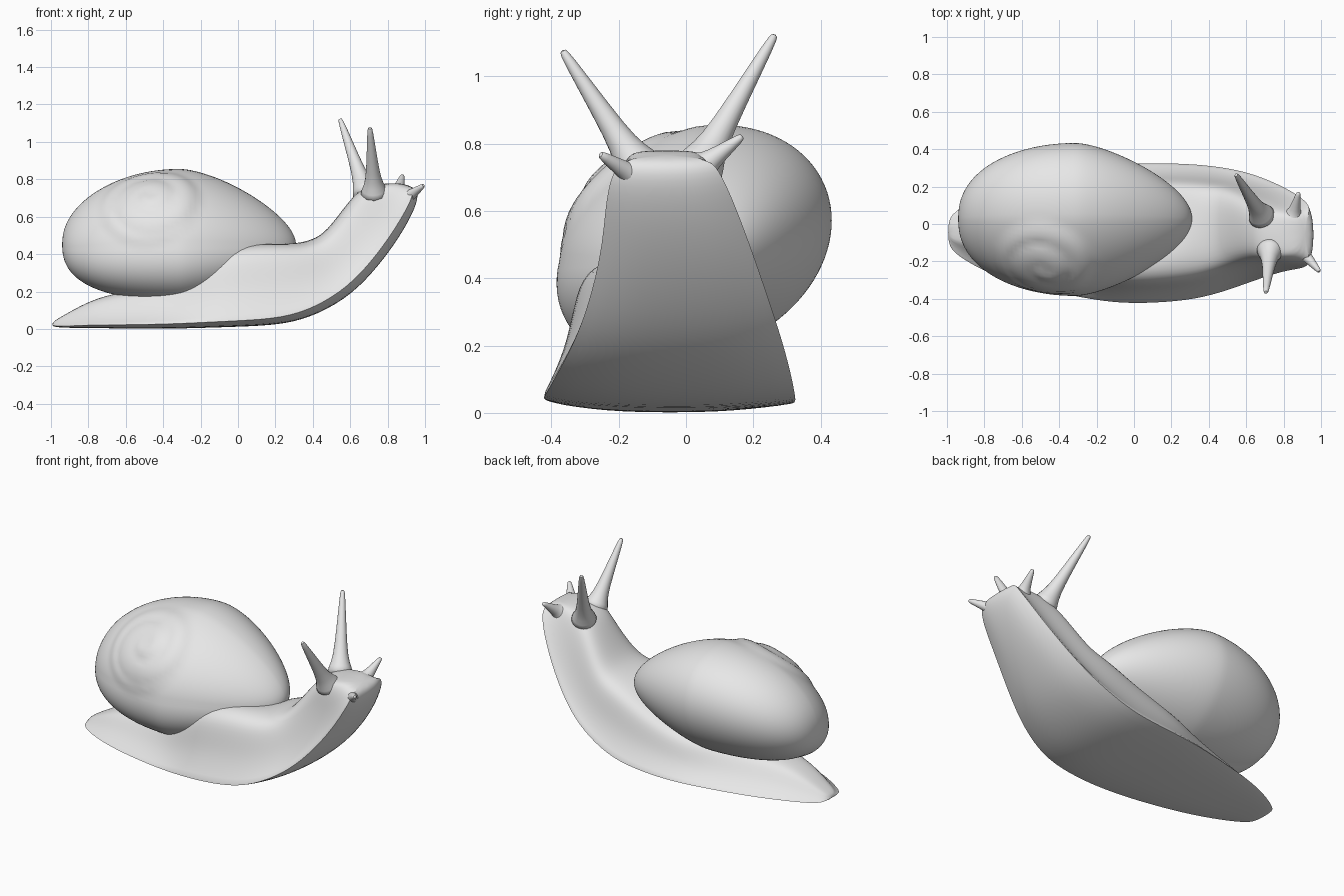
import bpy, bmesh, math
from mathutils import Vector

cube = bpy.data.objects.get("Cube")
if cube:
    bpy.data.objects.remove(cube, do_unlink=True)

grey = bpy.data.materials.new("plain_grey")
grey.use_nodes = True
grey.diffuse_color = (0.8, 0.8, 0.8, 1)
grey.node_tree.nodes["Principled BSDF"].inputs["Base Color"].default_value = grey.diffuse_color


def loft(name, rings, levels=0, crease_points=(), angle=60):
    """Skin a row of closed rings, cap both ends and shade smooth."""
    bm = bmesh.new()
    rows = [[bm.verts.new(p) for p in ring] for ring in rings]
    count = len(rows[0])
    for a, b in zip(rows, rows[1:]):
        for i in range(count):
            j = (i + 1) % count
            bm.faces.new((a[i], a[j], b[j], b[i]))
    bm.faces.new(rows[0][::-1])
    bm.faces.new(rows[-1])
    bm.normal_update()
    if bm.calc_volume(signed=True) < 0:
        bmesh.ops.reverse_faces(bm, faces=bm.faces)
    if crease_points:
        layer = bm.edges.layers.float.new("crease_edge")
        for i in crease_points:
            for a, b in zip(rows, rows[1:]):
                bm.edges.get((a[i], b[i]))[layer] = 0.5
    mesh = bpy.data.meshes.new(name)
    bm.to_mesh(mesh)
    bm.free()
    mesh.materials.append(grey)
    obj = bpy.data.objects.new(name, mesh)
    bpy.context.collection.objects.link(obj)
    if levels:
        sub = obj.modifiers.new("Smooth", "SUBSURF")
        sub.levels = sub.render_levels = levels
    bpy.ops.object.select_all(action="DESELECT")
    obj.select_set(True)
    bpy.context.view_layer.objects.active = obj
    bpy.ops.object.shade_smooth_by_angle(angle=math.radians(angle))


def section(edge, slope, back):
    """Body section (across, up): sole edge height, inward slope, back side height."""
    half = [(0.6, edge * 0.2), (1, edge), (0.9, 0.24), (0.8, 0.46),
            (0.74, 0.75), (0.64, 0.93), (0.3, 1)]
    half = [(u * (1 - slope * v), v) for u, v in half]
    return ([(0, 0)] + [(u, v * back) for u, v in half]
            + [(-u, v) for u, v in reversed(half)])


# Body: from the tail to the raised head
# sole x, sole z, top x, top z, half width, centre y, sole edge, slope, back height
stations = [
    (-1.0, 0.015, -0.99, 0.04, 0.07, -0.045, 0.1, 0.3, 1),
    (-0.95, 0.005, -0.92, 0.08, 0.13, -0.045, 0.1, 0.4, 1),
    (-0.8, 0.005, -0.76, 0.17, 0.22, -0.05, 0.1, 0.4, 1),
    (-0.6, 0, -0.55, 0.21, 0.29, -0.05, 0.1, 0.4, 1),
    (-0.32, 0, -0.32, 0.27, 0.35, -0.05, 0.1, 0.25, 0.9),
    (-0.16, 0.005, -0.18, 0.38, 0.37, -0.05, 0.08, 0.05, 0.7),
    (0, 0.01, -0.05, 0.46, 0.382, -0.05, 0.07, 0, 0.65),
    (0.25, 0.02, 0.16, 0.475, 0.375, -0.045, 0.08, 0, 0.8),
    (0.43, 0.075, 0.33, 0.46, 0.352, -0.035, 0.11, 0, 1),
    (0.61, 0.18, 0.44, 0.49, 0.308, -0.02, 0.14, 0, 1),
    (0.75, 0.33, 0.52, 0.585, 0.26, -0.02, 0.14, 0, 1),
    (0.86, 0.48, 0.59, 0.68, 0.22, -0.03, 0.14, 0, 1),
    (0.94, 0.62, 0.66, 0.755, 0.19, -0.05, 0.14, 0, 1),
    (0.97, 0.715, 0.78, 0.78, 0.158, -0.06, 0.16, 0, 1),
    (0.945, 0.755, 0.88, 0.78, 0.12, -0.055, 0.2, 0, 1),
]
rings = []
for sx, sz, tx, tz, w, yc, edge, slope, back in stations:
    rings.append([Vector((sx + (tx - sx) * v, yc + w * u, sz + (tz - sz) * v))
                  for u, v in section(edge, slope, back)])
loft("body", rings, 2, (2, len(rings[0]) - 2))

# Shell: egg tapering to the opening, with a spiral whorl raised on the front
axis = Vector((0, -0.72, 0.69)).normalized()
side = Vector((1, 0, 0))
up = axis.cross(side)
apex = Vector((-0.47, -0.25, 0.71))
reach = 0.28


def whorl(p):
    d = p - apex
    a, b = d.dot(side), d.dot(up)
    r = math.hypot(a, b)
    if r > reach or d.dot(axis) < -0.25:
        return p
    turn = (r / 0.13 - math.atan2(b, a) / math.tau) % 1
    fade = min(1, r / 0.04) * min(1, (reach - r) / 0.05)
    rise = 0.012 * math.sqrt(math.sin(math.pi * turn)) * fade + 0.03 * (1 - r / reach)
    return p + axis * rise


rows, cols = 80, 96
rings = []
for i in range(rows):
    t = math.pi * (i + 0.3) / (rows - 0.4)
    u = -math.cos(t)
    f = max(u, 0)
    size = math.sin(t) ** (0.88 if u < 0 else 1) * (1 - 0.33 * f * f / (f + 0.15))
    ring = []
    for k in range(cols):
        c = math.tau * k / cols
        # the front side bulges out low over the foot and is flatter above
        swell = math.sin(2 * c) if math.cos(c) < 0 else 0
        r = size * (1 + (0.1 if swell > 0 else 0.05) * swell)
        y = 0.405 * r * math.cos(c)
        z = 0.51 - 0.06 * u * u + 0.34 * r * math.sin(c) + 0.15 * y
        ring.append(whorl(Vector((-0.315 + 0.625 * u, 0.028 + y, z))))
    rings.append(ring)
loft("shell", rings)


# Feelers: flared tapering horns with a blunt tip
def feeler(name, base, tip, radius):
    base, tip = Vector(base), Vector(tip)
    d = tip - base
    a = d.orthogonal().normalized()
    b = d.normalized().cross(a)
    rings = []
    for t, f in ((0, 2.0), (0.1, 1.5), (0.22, 1), (0.5, 0.7), (0.95, 0.36), (1, 0.22)):
        rings.append([base + d * t + radius * f * (a * math.cos(c) + b * math.sin(c))
                      for c in (math.tau * k / 10 for k in range(10))])
    loft(name, rings, 1)


feeler("back_eye_stalk", (0.69, 0.03, 0.71), (0.545, 0.265, 1.125), 0.046)
feeler("front_eye_stalk", (0.73, -0.13, 0.71), (0.705, -0.368, 1.078), 0.046)
feeler("back_mouth_feeler", (0.85, 0.035, 0.72), (0.88, 0.168, 0.822), 0.038)
feeler("front_mouth_feeler", (0.875, -0.12, 0.68), (0.993, -0.255, 0.768), 0.04)
